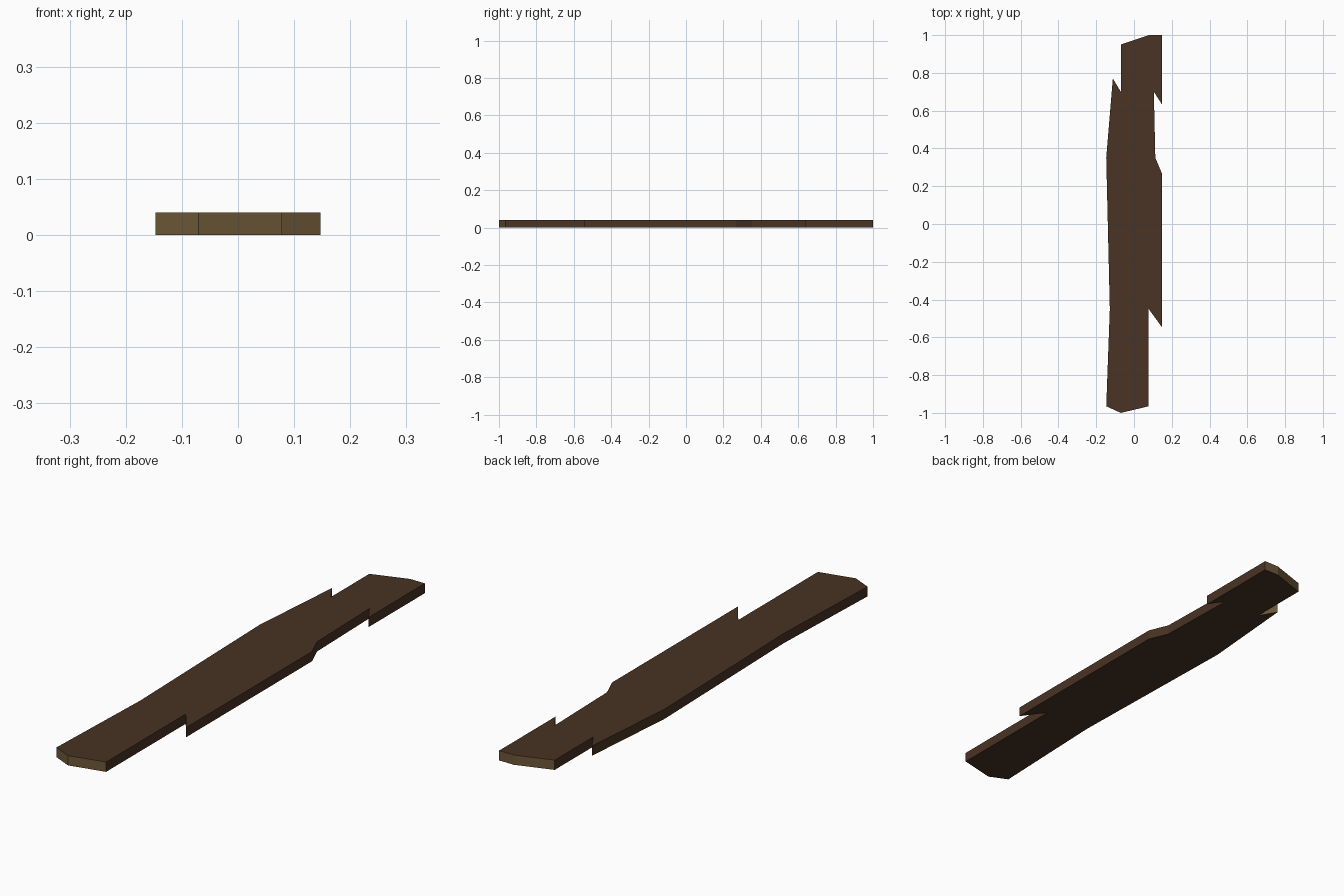
import bpy, bmesh

if "Cube" in bpy.data.objects:
    bpy.data.objects.remove(bpy.data.objects["Cube"])

THICKNESS = 0.04

# Plank outline seen from above, clockwise from the back left corner
OUTLINE = [
    (-0.07, 0.95), (0.08, 1.0), (0.147, 1.0), (0.147, 0.635),
    (0.105, 0.70), (0.113, 0.35), (0.147, 0.27), (0.147, -0.545),
    (0.078, -0.45), (0.078, -0.965), (-0.07, -1.0), (-0.147, -0.965),
    (-0.128, -0.45), (-0.147, 0.35), (-0.112, 0.77), (-0.07, 0.70),
]


def material(name, rgb):
    mat = bpy.data.materials.new(name)
    mat.diffuse_color = (*rgb, 1.0)
    mat.use_nodes = True
    mat.node_tree.nodes["Principled BSDF"].inputs["Base Color"].default_value = mat.diffuse_color
    return mat


# Extrude the outline into a flat board
bm = bmesh.new()
base = bm.faces.new([bm.verts.new((x, y, 0)) for x, y in OUTLINE])
top = bmesh.ops.extrude_face_region(bm, geom=[base])["geom"]
bmesh.ops.translate(bm, vec=(0, 0, THICKNESS),
                    verts=[v for v in top if isinstance(v, bmesh.types.BMVert)])
bmesh.ops.recalc_face_normals(bm, faces=bm.faces)

# Broken end grain is lighter: faces that look along the plank
for face in bm.faces:
    face.material_index = 1 if abs(face.normal.y) > 0.42 else 0

mesh = bpy.data.meshes.new("broken_plank")
bm.to_mesh(mesh)
bm.free()
mesh.materials.append(material("dark brown wood", (0.065, 0.033, 0.017)))
mesh.materials.append(material("light end grain", (0.15, 0.094, 0.038)))
plank = bpy.data.objects.new("broken_plank", mesh)
bpy.context.collection.objects.link(plank)
